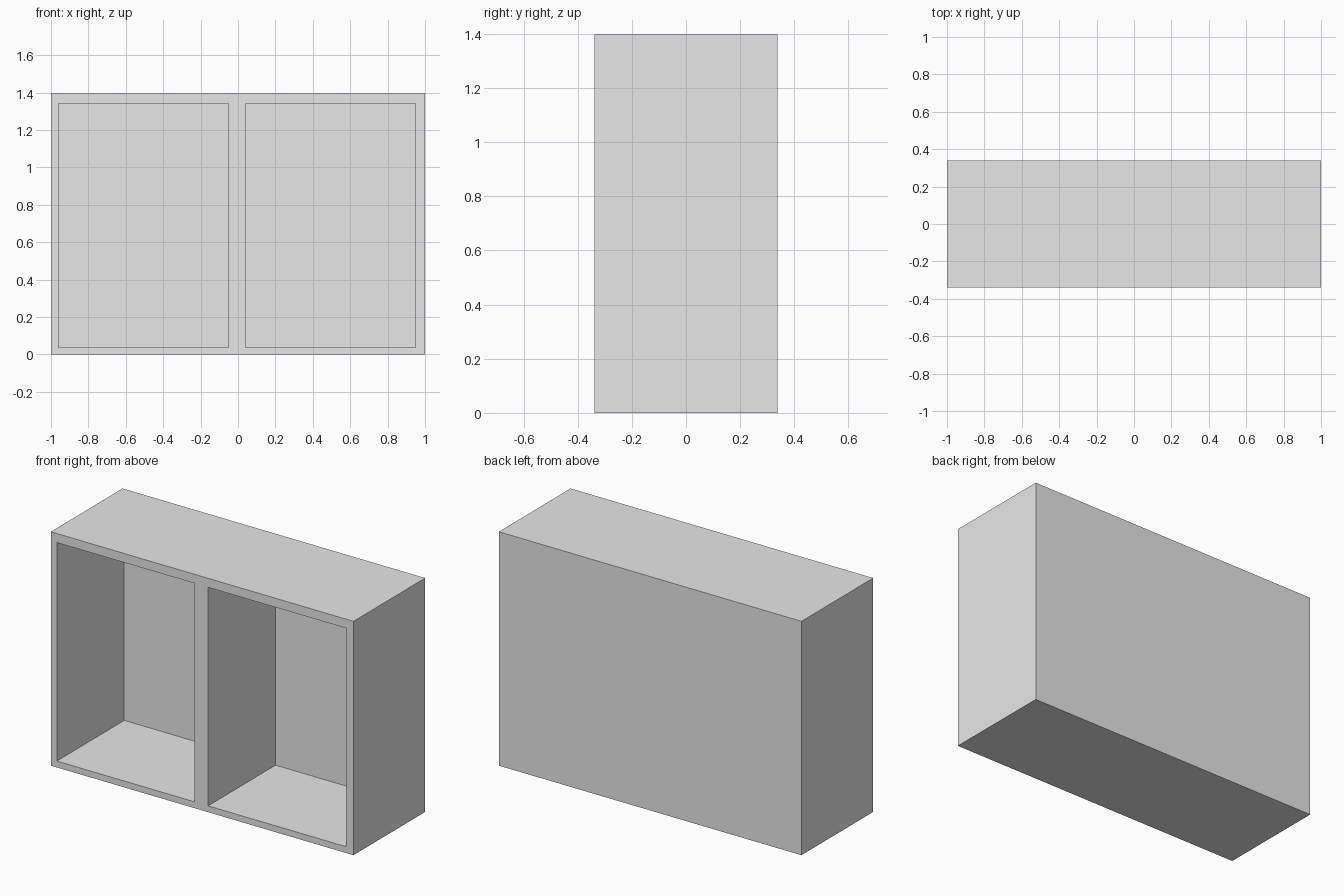
import bpy
import bmesh

default_cube = bpy.data.objects.get("Cube")
if default_cube:
    bpy.data.objects.remove(default_cube, do_unlink=True)

WIDTH, DEPTH, HEIGHT = 2.0, 0.677, 1.397
RECESS = 0.636
OPENINGS_X = [(-0.96, -0.05), (0.04, 0.95)]
OPENING_Z = (0.038, 1.343)

# One plain grey for the whole cabinet
grey = bpy.data.materials.new("light_grey")
grey.use_nodes = True
colour = (0.8, 0.8, 0.8, 1.0)
grey.diffuse_color = colour
grey.node_tree.nodes["Principled BSDF"].inputs["Base Color"].default_value = colour

# Solid block standing on the floor
bm = bmesh.new()
bmesh.ops.create_cube(bm, size=1.0)
for v in bm.verts:
    v.co = (v.co.x * WIDTH, v.co.y * DEPTH, (v.co.z + 0.5) * HEIGHT)
bm.normal_update()


def front_faces():
    return [f for f in bm.faces if f.normal.y < -0.9]


def cut_front(point, normal):
    faces = front_faces()
    edges = {e for f in faces for e in f.edges}
    verts = {v for f in faces for v in f.verts}
    bmesh.ops.bisect_plane(bm, geom=faces + list(edges) + list(verts),
                           plane_co=point, plane_no=normal)
    bm.normal_update()


# Outline the two openings on the front face
for x in [x for pair in OPENINGS_X for x in pair]:
    cut_front((x, 0, 0), (1, 0, 0))
for z in OPENING_Z:
    cut_front((0, 0, z), (0, 0, 1))


# Push each opening back to form a deep compartment
def is_opening(face):
    c = face.calc_center_median()
    return (OPENING_Z[0] < c.z < OPENING_Z[1]
            and any(a < c.x < b for a, b in OPENINGS_X))


for face in [f for f in front_faces() if is_opening(f)]:
    result = bmesh.ops.extrude_discrete_faces(bm, faces=[face])
    for v in result["faces"][0].verts:
        v.co.y += RECESS

bmesh.ops.recalc_face_normals(bm, faces=bm.faces)
mesh = bpy.data.meshes.new("cabinet_body")
bm.to_mesh(mesh)
bm.free()
mesh.materials.append(grey)
cabinet = bpy.data.objects.new("cabinet_body", mesh)
bpy.context.collection.objects.link(cabinet)
